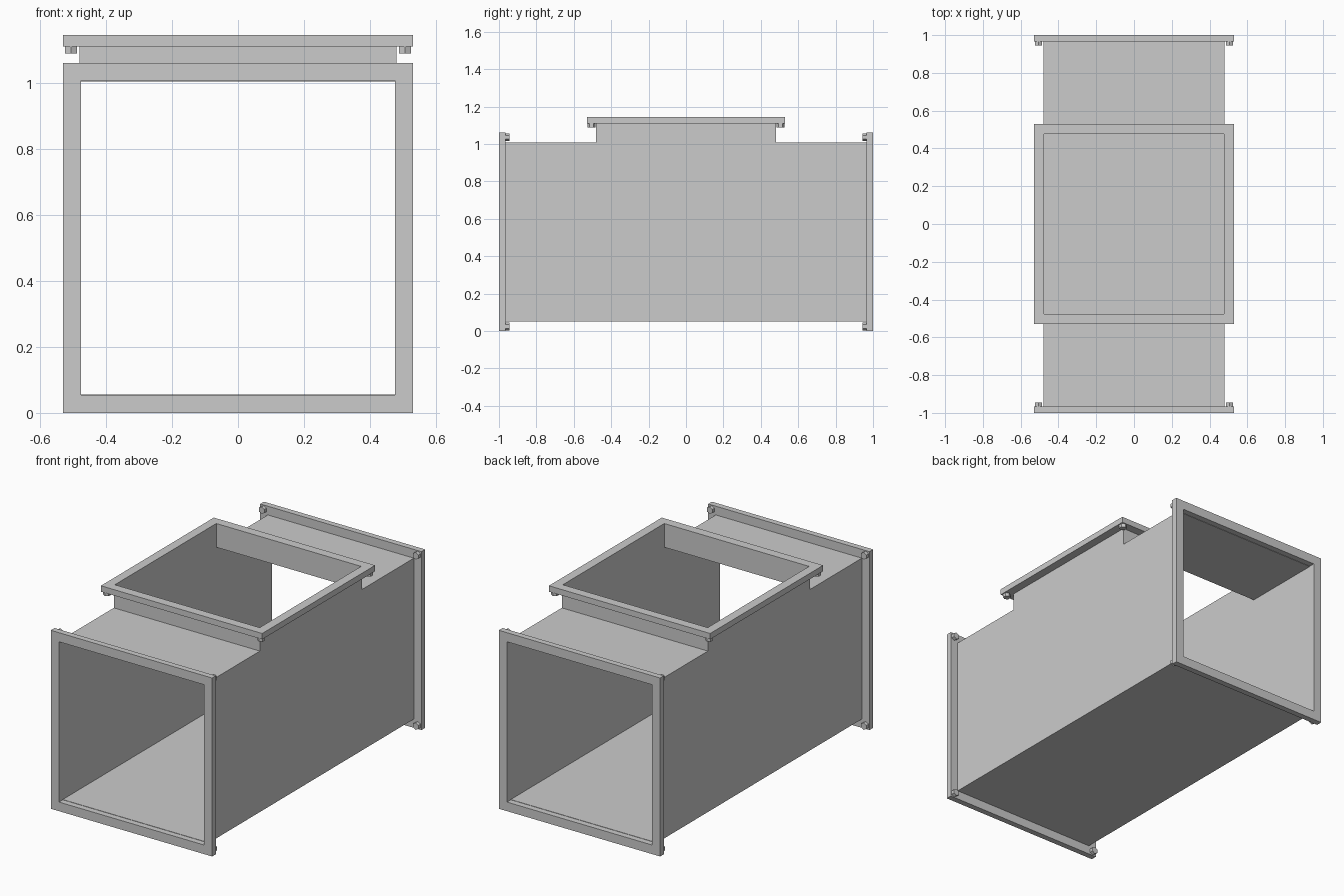
import bpy, bmesh
from math import pi
from mathutils import Matrix

if "Cube" in bpy.data.objects:
    bpy.data.objects.remove(bpy.data.objects["Cube"])

OUT, INN = 0.53, 0.476      # flange half sizes: outer edge and opening
WALL = 0.48                 # half width of the sheet duct
THICK = 0.035               # flange thickness
AXIS_Z = 0.53               # height of the duct centre line


def mesh_from(bm, name):
    mesh = bpy.data.meshes.new(name)
    bm.to_mesh(mesh)
    bm.free()
    return mesh


def place(name, mesh, loc=(0, 0, 0), rot=(0, 0, 0)):
    ob = bpy.data.objects.new(name, mesh)
    ob.location, ob.rotation_euler = loc, rot
    bpy.context.collection.objects.link(ob)
    return ob


# Sheet duct with branch collar: T-shaped sides (y, z) joined by flat strips
E = 1 - THICK
profile = [(-E, 0.052), (E, 0.052), (E, 1.008), (WALL, 1.008),
           (WALL, 1.11), (-WALL, 1.11), (-WALL, 1.008), (-E, 1.008)]
bm = bmesh.new()
right = [bm.verts.new((WALL, y, z)) for y, z in profile]
left = [bm.verts.new((-WALL, y, z)) for y, z in profile]
bm.faces.new(right)
bm.faces.new(left[::-1])
for i in (0, 2, 3, 5, 6):   # floor, roof and collar; the other edges stay open
    j = (i + 1) % len(profile)
    bm.faces.new((right[j], right[i], left[i], left[j]))
duct = place("duct_body", mesh_from(bm, "duct_body"))
sheet = duct.modifiers.new("sheet", 'SOLIDIFY')
sheet.thickness = WALL - INN
sheet.offset = -1
sheet.use_even_offset = True

# Square flange ring, outer face on local z = 0
bm = bmesh.new()
corners = [(-1, -1), (1, -1), (1, 1), (-1, 1)]
loops = [[bm.verts.new((x * r, y * r, z)) for x, y in corners]
         for r, z in ((OUT, 0), (OUT, -THICK), (INN, -THICK), (INN, 0))]
for k in range(4):
    a, b = loops[k], loops[(k + 1) % 4]
    for i in range(4):
        j = (i + 1) % 4
        bm.faces.new((a[i], b[i], b[j], a[j]))
bmesh.ops.recalc_face_normals(bm, faces=bm.faces)
flange_mesh = mesh_from(bm, "flange")

# Hexagonal nuts behind each flange corner
bm = bmesh.new()
for x, y in corners:
    bmesh.ops.create_cone(bm, cap_ends=True, segments=6, radius1=0.021,
                          radius2=0.021, depth=0.021,
                          matrix=Matrix.Translation((x * 0.506, y * 0.506, -THICK - 0.0105)))
nut_mesh = mesh_from(bm, "nuts")

# One flange and nut set on each of the three openings
for side, loc, rot in (("front", (0, -1, AXIS_Z), (pi / 2, 0, 0)),
                       ("back", (0, 1, AXIS_Z), (-pi / 2, 0, 0)),
                       ("top", (0, 0, 1.145), (0, 0, 0))):
    place(side + "_flange", flange_mesh, loc, rot)
    place(side + "_flange_nuts", nut_mesh, loc, rot)
